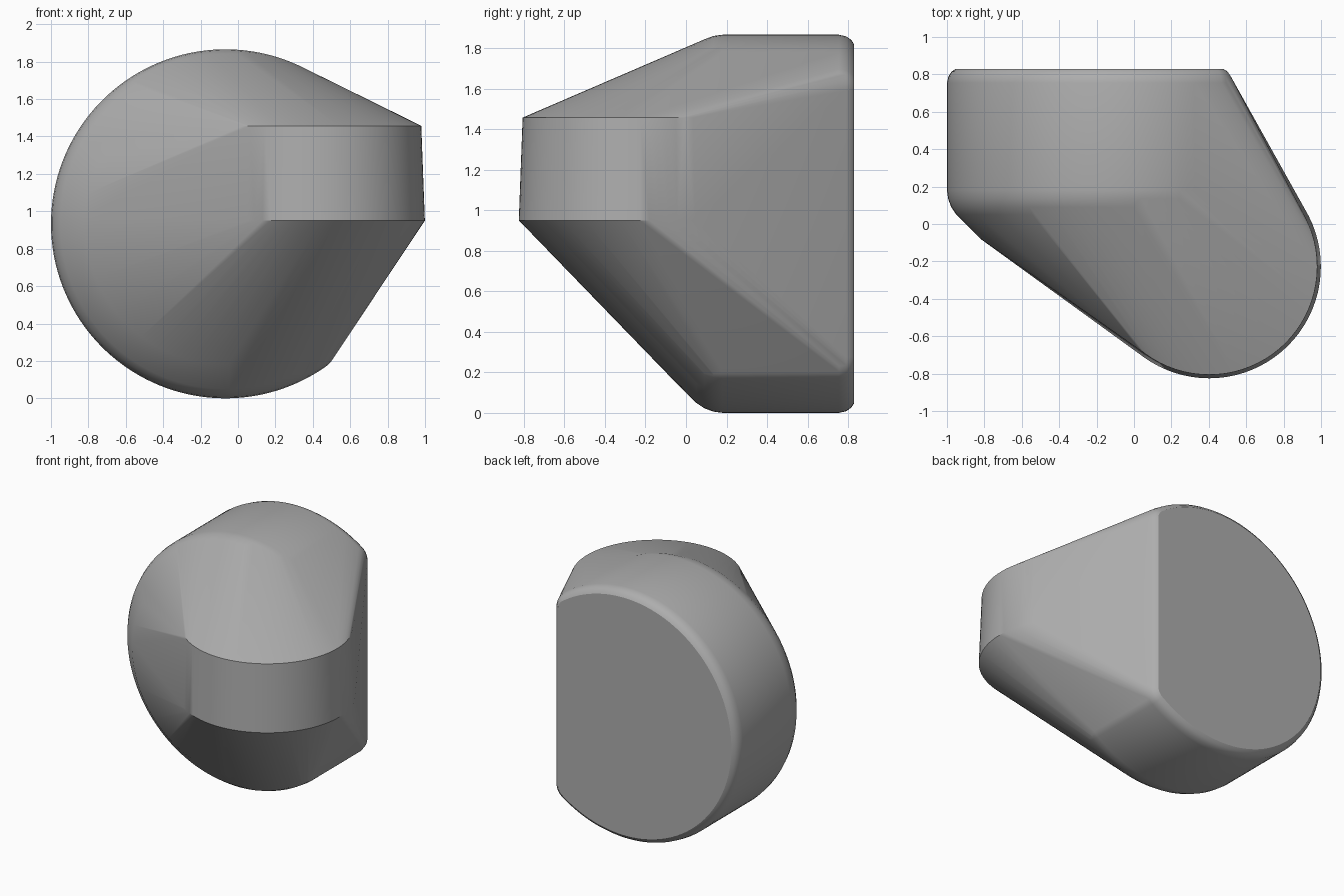
import bpy, bmesh, math

if "Cube" in bpy.data.objects:
    bpy.data.objects.remove(bpy.data.objects["Cube"])

R, CX, CZ = 0.933, -0.067, 0.933     # large disc radius and centre
CUT, FILLET = 0.525, 0.13            # flat side position and corner rounding


def disc_outline(d, y, n=96, m=8):
    """Circle with one flat side and filleted corners, inset by d."""
    r, cut, f = R - d, CUT - d - CX, max(FILLET - d, 0.03)
    fx = cut - f
    fz = math.sqrt((r - f) ** 2 - fx ** 2)
    a0 = math.atan2(fz, fx)
    pts = []
    for i in range(n + 1):
        a = a0 + (2 * math.pi - 2 * a0) * i / n
        pts.append((r * math.cos(a), r * math.sin(a)))
    for i in range(m):
        a = a0 * i / m
        for s in (1, -1):
            pts.append((fx + f * math.cos(a), s * (fz + f * math.sin(a))))
    return [(CX + px, y, CZ + pz) for px, pz in pts]


def ring(x, y, z, r, n=80):
    return [(x + r * math.cos(2 * math.pi * i / n),
             y + r * math.sin(2 * math.pi * i / n), z) for i in range(n)]


# Rounded disc at the back: (inset, y) from the back face to the front cone
profile = [(0.045, 0.828), (0.025, 0.815), (0.008, 0.79), (0, 0.755),
           (0, 0.18), (0.006, 0.135), (0.023, 0.09), (0.05, 0.05), (0.18, -0.08)]
points = []
for inset, y in profile:
    points += disc_outline(inset, y)

# Tapered upright nose at the front
points += ring(0.402, -0.228, 0.95, 0.597)
points += ring(0.402, -0.228, 1.457, 0.578)

# Skin stretched tightly over the disc and the nose
bm = bmesh.new()
for p in points:
    bm.verts.new(p)
res = bmesh.ops.convex_hull(bm, input=bm.verts[:])
junk = {g for g in res["geom_interior"] + res["geom_unused"]
        if isinstance(g, bmesh.types.BMVert)}
bmesh.ops.delete(bm, geom=list(junk), context='VERTS')
bmesh.ops.dissolve_limit(bm, angle_limit=math.radians(0.3),
                         verts=bm.verts[:], edges=bm.edges[:])
bmesh.ops.recalc_face_normals(bm, faces=bm.faces[:])
mesh = bpy.data.meshes.new("housing")
bm.to_mesh(mesh)
bm.free()
housing = bpy.data.objects.new("housing", mesh)
bpy.context.collection.objects.link(housing)

grey = bpy.data.materials.new("grey")
grey.diffuse_color = (0.42, 0.42, 0.42, 1)
grey.use_nodes = True
grey.node_tree.nodes["Principled BSDF"].inputs["Base Color"].default_value = grey.diffuse_color
mesh.materials.append(grey)

bpy.context.view_layer.objects.active = housing
housing.select_set(True)
bpy.ops.object.shade_smooth_by_angle(angle=math.radians(30))
